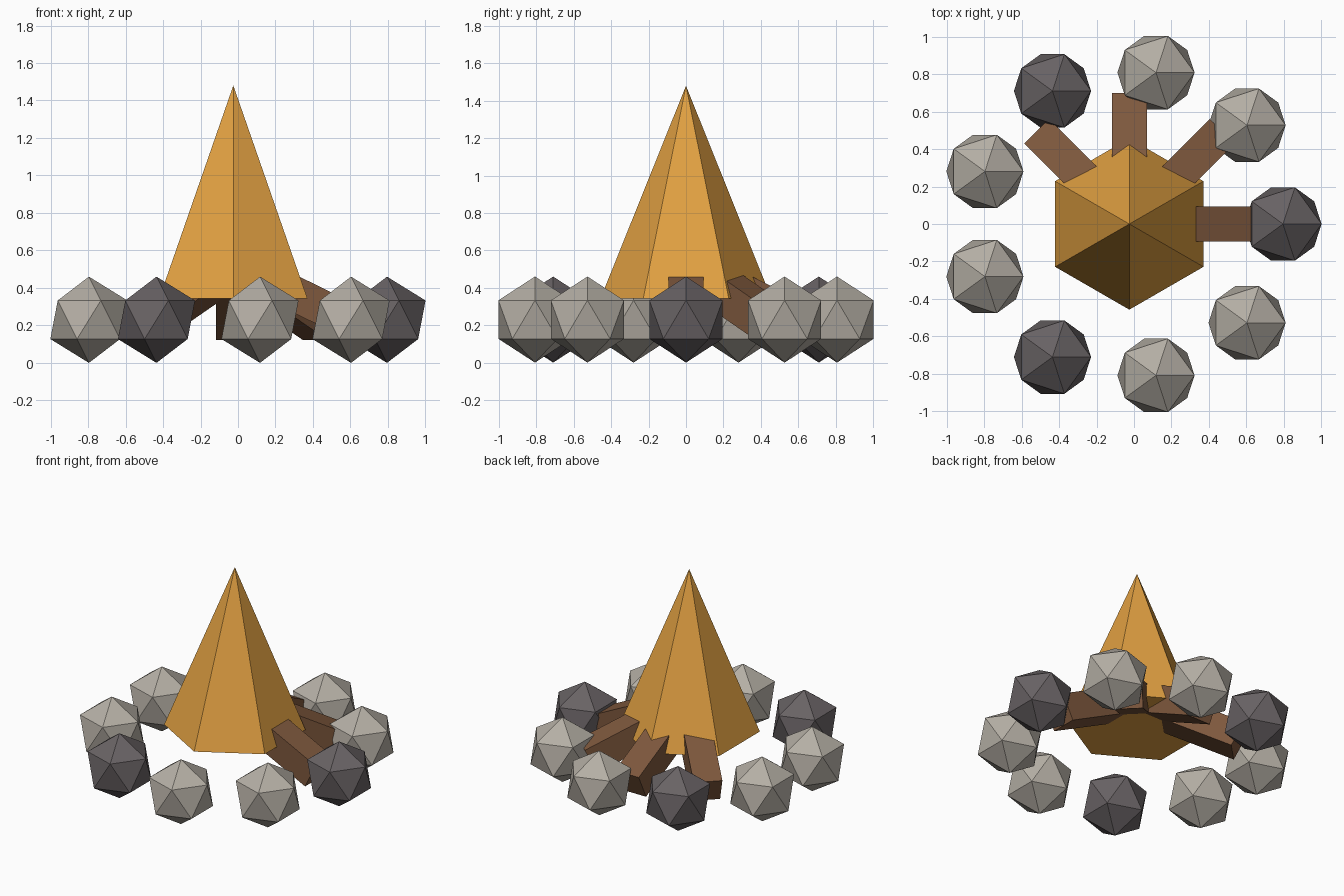
import bpy
import math

if "Cube" in bpy.data.objects:
    bpy.data.objects.remove(bpy.data.objects["Cube"])

CX = -0.025  # centre of the fire ring


def material(name, rgb):
    lin = [(c / 255 / 12.92) if c / 255 <= 0.04045 else ((c / 255 + 0.055) / 1.055) ** 2.4 for c in rgb]
    m = bpy.data.materials.new(name)
    m.diffuse_color = (*lin, 1.0)
    m.use_nodes = True
    m.node_tree.nodes["Principled BSDF"].inputs["Base Color"].default_value = m.diffuse_color
    return m


def finish(name, mat):
    ob = bpy.context.object
    ob.name = name
    ob.data.materials.append(mat)
    return ob


flame_mat = material("flame_orange", (226, 161, 66))
wood_mat = material("wood_brown", (126, 88, 61))
light_mat = material("light_stone", (180, 174, 164))
dark_mat = material("dark_stone", (104, 98, 100))

# Ring of nine stones, every third one dark
for i in range(9):
    a = math.radians(40 * i)
    bpy.ops.mesh.primitive_ico_sphere_add(
        subdivisions=1, radius=0.23,
        location=(CX + 0.82 * math.cos(a), 0.82 * math.sin(a), 0.23))
    finish(f"stone_{i + 1}", light_mat if i % 3 else dark_mat)

# Four square logs leaning into the flame, sloping down outwards
TILT, LENGTH, THICK = 0.455, 0.69, 0.187
r = 0.70 - LENGTH / 2 * math.cos(TILT) - THICK / 2 * math.sin(TILT)
z = 0.29 + LENGTH / 2 * math.sin(TILT) - THICK / 2 * math.cos(TILT)
for i in range(4):
    a = math.radians(45 * i)
    bpy.ops.mesh.primitive_cube_add(
        size=1, location=(CX + r * math.cos(a), r * math.sin(a), z), rotation=(0, TILT, a))
    log = finish(f"log_{i + 1}", wood_mat)
    log.scale = (LENGTH, THICK, THICK)

# Six-sided flame with a closed base
bpy.ops.mesh.primitive_cone_add(
    vertices=6, radius1=0.457, radius2=0, depth=1.137, location=(CX, 0, 0.343 + 1.137 / 2))
finish("flame", flame_mat)
